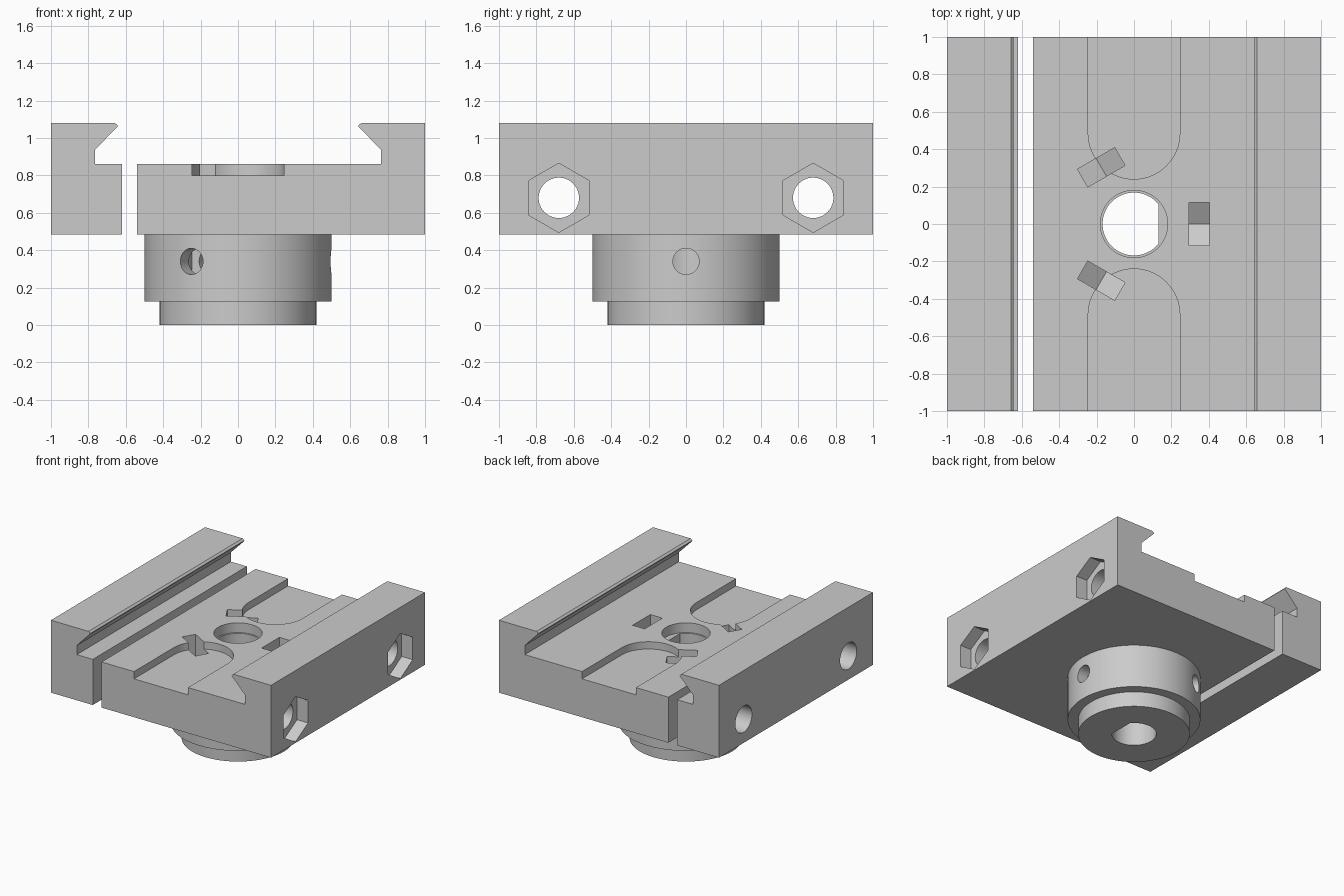
import bpy, bmesh, math
from mathutils import Matrix

if "Cube" in bpy.data.objects:
    bpy.data.objects.remove(bpy.data.objects["Cube"], do_unlink=True)

GREY = (0.6, 0.6, 0.6, 1)
metal = bpy.data.materials.new("plain grey")
metal.use_nodes = True
metal.diffuse_color = GREY
metal.node_tree.nodes["Principled BSDF"].inputs["Base Color"].default_value = GREY


def prism(name, points, lo, hi, axis, turn=0):
    """Extrude a 2D outline along an axis, then turn it about z."""
    place = {"x": lambda p, h: (h, p[0], p[1]),
             "y": lambda p, h: (p[0], h, p[1]),
             "z": lambda p, h: (p[0], p[1], h)}[axis]
    bm = bmesh.new()
    rings = [[bm.verts.new(place(p, h)) for p in points] for h in (lo, hi)]
    for ring in rings:
        bm.faces.new(ring)
    for i in range(len(points)):
        j = (i + 1) % len(points)
        bm.faces.new((rings[0][i], rings[0][j], rings[1][j], rings[1][i]))
    bmesh.ops.recalc_face_normals(bm, faces=bm.faces)
    bm.transform(Matrix.Rotation(turn, 4, "Z"))
    mesh = bpy.data.meshes.new(name)
    bm.to_mesh(mesh)
    bm.free()
    mesh.materials.append(metal)
    obj = bpy.data.objects.new(name, mesh)
    bpy.context.collection.objects.link(obj)
    return obj


def circle(r, cx=0, cy=0, n=64, start=0.0):
    steps = [start + math.tau * i / n for i in range(n)]
    return [(cx + r * math.cos(a), cy + r * math.sin(a)) for a in steps]


def combine(target, tool, operation="DIFFERENCE"):
    """Apply a boolean and discard the tool."""
    mod = target.modifiers.new(tool.name, "BOOLEAN")
    mod.operation, mod.solver, mod.object = operation, "EXACT", tool
    bpy.context.view_layer.objects.active = target
    bpy.ops.object.modifier_apply(modifier=mod.name)
    bpy.data.objects.remove(tool, do_unlink=True)


BASE, DECK, TOP = 0.485, 0.86, 1.08

# Dovetail jaw outline, from the deck up to the outer top corner
jaw = [(0.765, DECK), (0.765, 0.936), (0.643, 1.062), (0.643, 1.066),
       (0.658, TOP), (1, TOP), (1, BASE)]

# Fixed body with one jaw, and the separate clamping jaw
body = prism("clamp_body", [(-0.54, BASE), (-0.54, DECK)] + jaw, -1, 1, "y")
clamp = prism("clamping_jaw",
              [(-x, z) for x, z in jaw] + [(-0.62, BASE), (-0.62, DECK)], -1, 1, "y")

# Stepped round hub beneath
combine(body, prism("hub", circle(0.5, n=96), 0.125, 0.6, "z"), "UNION")
combine(body, prism("hub_foot", circle(0.42, n=96), 0, 0.3, "z"), "UNION")

# Round-ended shallow slots, front and back
for side in (-1, 1):
    arc = [(0.245 * math.cos(a), side * (0.485 - 0.245 * math.sin(a)))
           for a in (math.pi * i / 32 for i in range(33))]
    outline = arc + [(-0.245, side * 1.1), (0.245, side * 1.1)]
    combine(body, prism("slot_cutter", outline, 0.8, 0.95, "z"))

# Flat-sided central bore with a slightly wider mouth
bore = [(min(x, 0.13), y) for x, y in circle(0.168)]
combine(body, prism("bore_cutter", bore, -0.1, 1, "z"))
combine(body, prism("bore_mouth_cutter", circle(0.18), 0.78, 1, "z"))

# Three set screw holes, each with a nut pocket open at the top
pocket = [(-0.115, 1), (-0.115, 0.274), (0, 0.207), (0.115, 0.274), (0.115, 1)]
for k in range(3):
    turn = k * math.tau / 3
    combine(body, prism("pocket_cutter", pocket, 0.295, 0.405, "x", turn))
    combine(body, prism("screw_cutter", circle(0.07, 0, 0.34, 32), 0.02, 0.7, "x", turn))

# Clamp bolt holes through both parts, with hexagonal recesses outside
for y in (-0.68, 0.68):
    for part in (body, clamp):
        combine(part, prism("bolt_cutter", circle(0.108, y, 0.68, 48), -1.2, 1.2, "x"))
    combine(body, prism("hex_cutter", circle(0.185, y, 0.68, 6, math.pi / 6), 0.9, 1.2, "x"))

# Smooth round walls, crisp edges
for part in (body, clamp):
    bpy.ops.object.select_all(action="DESELECT")
    part.select_set(True)
    bpy.context.view_layer.objects.active = part
    bpy.ops.object.shade_smooth_by_angle(angle=math.radians(30))
